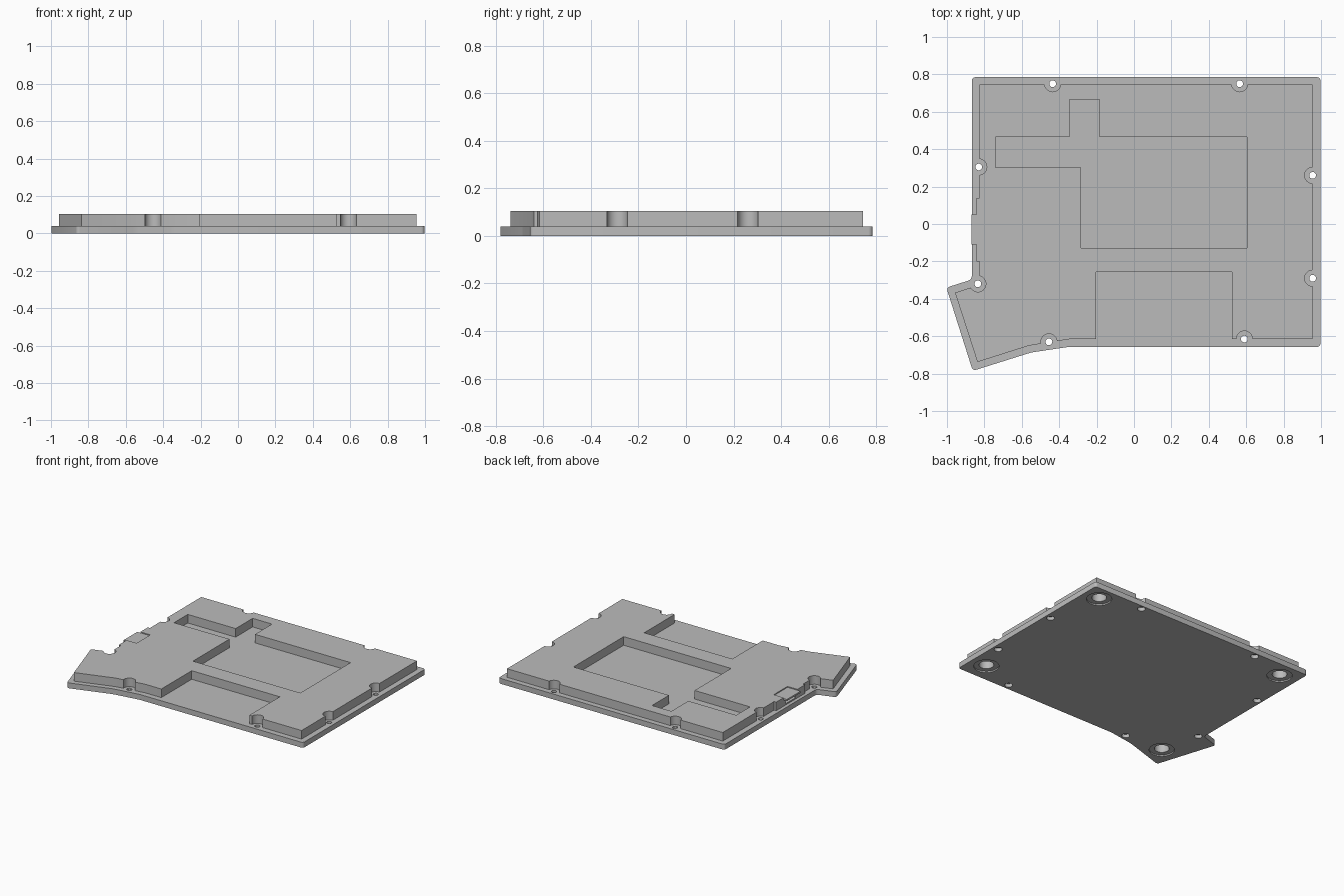
import bpy
import bmesh

cube = bpy.data.objects.get("Cube")
if cube:
    bpy.data.objects.remove(cube, do_unlink=True)

PLATE_TOP = 0.04
TOP = 0.104

grey = bpy.data.materials.new("matte grey")
grey.use_nodes = True
grey.diffuse_color = (0.5, 0.5, 0.5, 1)
grey.node_tree.nodes["Principled BSDF"].inputs["Base Color"].default_value = (0.5, 0.5, 0.5, 1)


def finish(name, bm):
    bmesh.ops.recalc_face_normals(bm, faces=bm.faces)
    mesh = bpy.data.meshes.new(name)
    bm.to_mesh(mesh)
    bm.free()
    mesh.materials.append(grey)
    obj = bpy.data.objects.new(name, mesh)
    bpy.context.collection.objects.link(obj)
    return obj


def prism(name, outline, z0, z1, radius=0):
    """Extrude an outline, optionally rounding its upright edges."""
    bm = bmesh.new()
    face = bm.faces.new([bm.verts.new((x, y, z0)) for x, y in outline])
    out = bmesh.ops.extrude_face_region(bm, geom=[face])
    for v in out["geom"]:
        if isinstance(v, bmesh.types.BMVert):
            v.co.z = z1
    if radius:
        upright = [e for e in bm.edges
                   if abs(e.verts[0].co.z - e.verts[1].co.z) > 0.001]
        bmesh.ops.bevel(bm, geom=upright, offset=radius, segments=4,
                        profile=0.5, affect='EDGES')
    return finish(name, bm)


def box(name, x0, x1, y0, y1, z0, z1):
    return prism(name, [(x0, y0), (x1, y0), (x1, y1), (x0, y1)], z0, z1)


def cylinder(name, centre, r, z0, z1):
    bm = bmesh.new()
    bmesh.ops.create_cone(bm, cap_ends=True, segments=32,
                          radius1=r, radius2=r, depth=z1 - z0)
    bmesh.ops.translate(bm, vec=(*centre, (z0 + z1) / 2), verts=bm.verts)
    return finish(name, bm)


def carve(obj, cutters):
    """Subtract the cutters from the object and bake the result."""
    for c in cutters:
        c.hide_render = True
        m = obj.modifiers.new("cut", 'BOOLEAN')
        m.operation = 'DIFFERENCE'
        m.solver = 'EXACT'
        m.object = c
    graph = bpy.context.evaluated_depsgraph_get()
    mesh = bpy.data.meshes.new_from_object(obj.evaluated_get(graph))
    obj.modifiers.clear()
    obj.data = mesh
    for c in cutters:
        bpy.data.objects.remove(c, do_unlink=True)


screws = [(-0.435, 0.75), (0.565, 0.75), (0.955, 0.26), (0.955, -0.29),
          (0.59, -0.615), (-0.455, -0.63), (-0.835, -0.32), (-0.83, 0.305)]
feet = [(0.87, 0.67), (0.87, -0.515), (-0.73, 0.66), (-0.765, -0.62)]

# Base plate with an angled wing at the front right-hand corner
base = prism("base_plate", [
    (-0.867, 0.785), (0.997, 0.785), (0.997, -0.657), (-0.35, -0.657),
    (-0.55, -0.687), (-0.862, -0.785), (-1.003, -0.34), (-0.867, -0.297)],
    0, PLATE_TOP, 0.018)

# Screw holes with counterbores, and stepped recesses for the feet
cuts = []
for p in screws:
    cuts.append(cylinder("screw_cutter", p, 0.018, -0.05, 0.1))
    cuts.append(cylinder("counterbore_cutter", p, 0.027, -0.05, 0.026))
for p in feet:
    cuts.append(cylinder("foot_cutter", p, 0.086, -0.05, 0.01))
    cuts.append(cylinder("foot_hole_cutter", p, 0.05, -0.05, 0.1))
carve(base, cuts)

# Raised body, inset from the plate edge, with a slight bulge around the port
body = prism("raised_body", [
    (-0.825, 0.745), (0.955, 0.745), (0.955, -0.615), (-0.34, -0.615),
    (-0.56, -0.65), (-0.837, -0.738), (-0.957, -0.367), (-0.825, -0.325),
    (-0.825, -0.2), (-0.842, -0.2), (-0.842, 0.14), (-0.825, 0.14)],
    PLATE_TOP, TOP)

# Component pocket, front bay, screw clearances, blind foot holes and port
cuts = [
    prism("pocket_cutter", [
        (-0.74, 0.465), (-0.345, 0.465), (-0.345, 0.665), (-0.185, 0.665),
        (-0.185, 0.465), (0.603, 0.465), (0.603, -0.127), (-0.283, -0.127),
        (-0.283, 0.303), (-0.74, 0.303)], 0, 0.2),
    box("front_bay_cutter", -0.202, 0.525, -0.8, -0.257, 0, 0.2),
    box("port_step_cutter", -0.95, -0.76, -0.11, 0.052, 0.097, 0.2),
    box("port_opening_cutter", -0.95, -0.76, -0.09, 0.032, 0.05, 0.085)]
cuts += [cylinder("clearance_cutter", p, 0.043, 0, 0.2) for p in screws]
cuts += [cylinder("foot_hole_cutter", p, 0.05, 0, 0.085) for p in feet]
carve(body, cuts)

# Lip over the port
box("port_lip", -0.868, -0.8415, -0.11, 0.052, 0.085, 0.097)

# Smooth the round walls while keeping corners crisp
for obj in (base, body):
    bpy.ops.object.select_all(action='DESELECT')
    obj.select_set(True)
    bpy.context.view_layer.objects.active = obj
    bpy.ops.object.shade_smooth_by_angle(angle=0.52)
